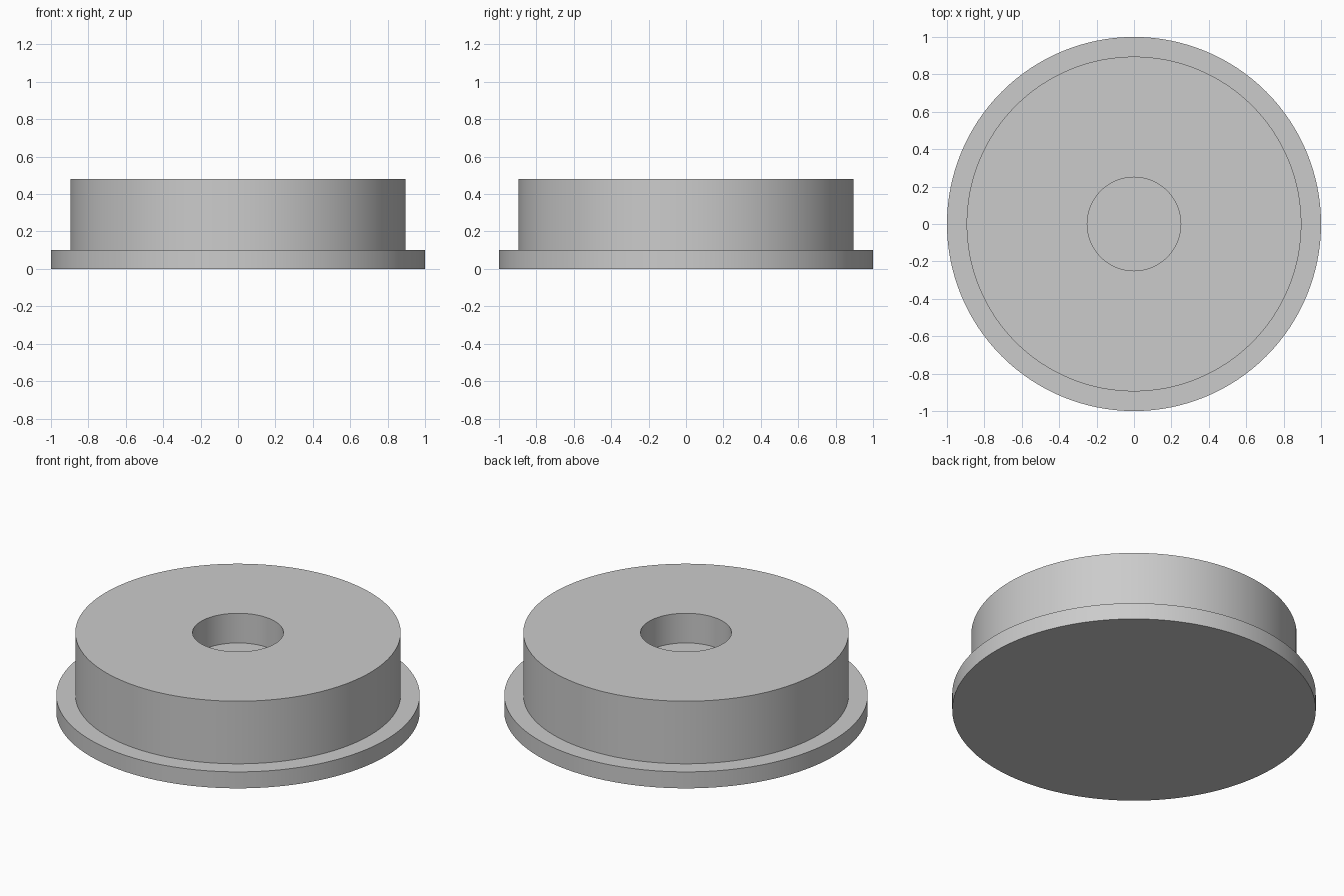
import bpy, bmesh, math
from mathutils import Matrix

if "Cube" in bpy.data.objects:
    bpy.data.objects.remove(bpy.data.objects["Cube"])

SEGMENTS = 128

grey = bpy.data.materials.new("plain grey")
grey.diffuse_color = (0.6, 0.6, 0.6, 1.0)
grey.use_nodes = True
grey.node_tree.nodes["Principled BSDF"].inputs["Base Color"].default_value = grey.diffuse_color


def lathe(name, profile, material):
    """Revolve an (r, z) profile that starts and ends on the z axis."""
    bm = bmesh.new()
    verts = [bm.verts.new((r, 0, z)) for r, z in profile]
    edges = [bm.edges.new(pair) for pair in zip(verts, verts[1:])]
    bmesh.ops.spin(bm, geom=verts + edges, cent=(0, 0, 0), axis=(0, 0, 1),
                   angle=math.tau, steps=SEGMENTS, use_duplicate=False)
    bmesh.ops.remove_doubles(bm, verts=bm.verts, dist=1e-4)
    bmesh.ops.recalc_face_normals(bm, faces=bm.faces)
    mesh = bpy.data.meshes.new(name)
    bm.to_mesh(mesh)
    bm.free()
    mesh.materials.append(material)
    obj = bpy.data.objects.new(name, mesh)
    bpy.context.collection.objects.link(obj)
    bpy.context.view_layer.objects.active = obj
    obj.select_set(True)
    bpy.ops.object.shade_smooth_by_angle(angle=math.radians(30))
    obj.select_set(False)
    return obj


# Flanged disc: wide thin rim, thick body, blind hole in the top
lathe("flanged_cap", [
    (0, 0), (1.0, 0), (1.0, 0.10),       # underside and flange
    (0.895, 0.10), (0.895, 0.48),        # body wall
    (0.25, 0.48), (0.25, 0.30), (0, 0.30),  # top face and blind hole
], grey)
